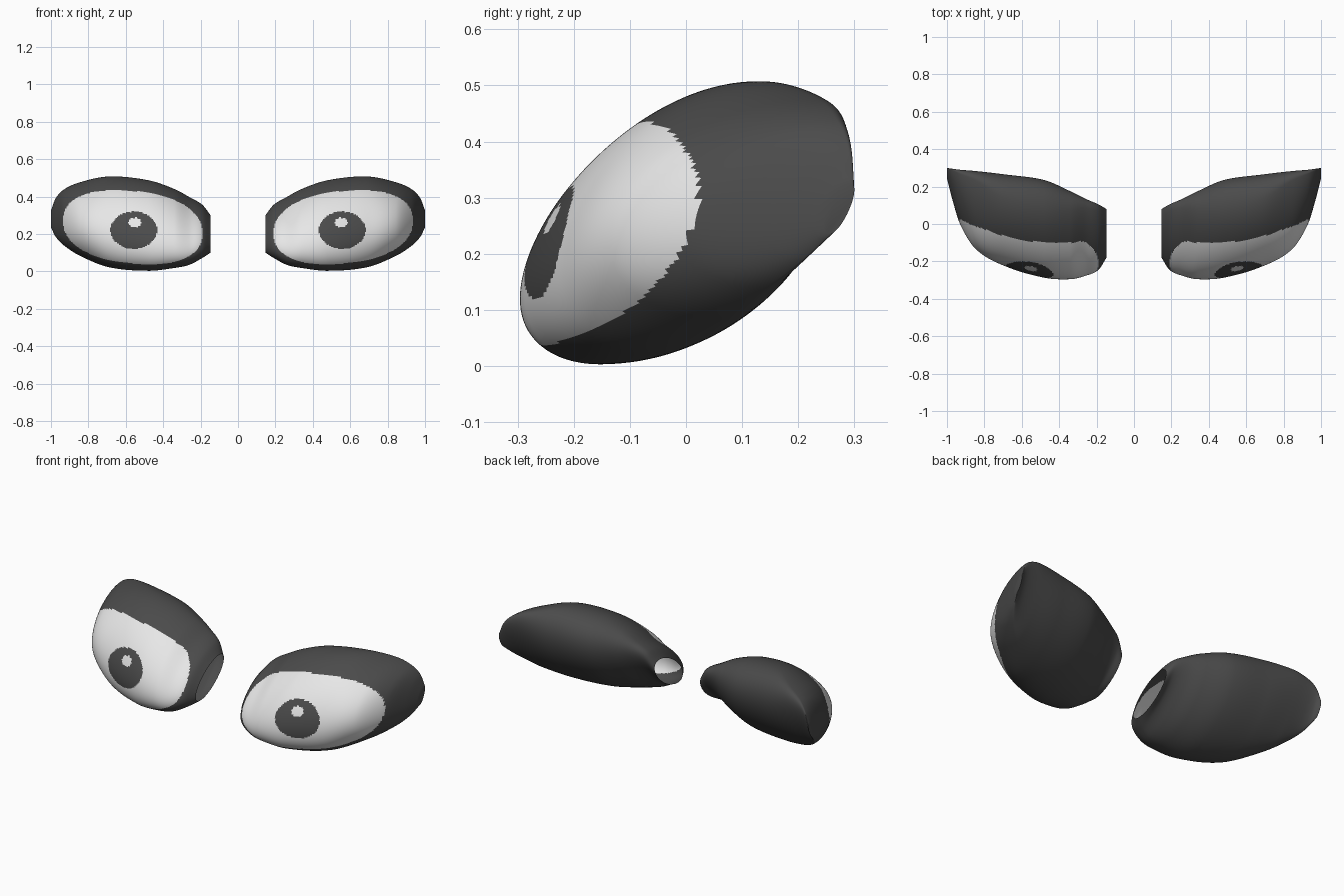
import bpy, bmesh, math

if "Cube" in bpy.data.objects:
    bpy.data.objects.remove(bpy.data.objects["Cube"])

# Cross-section stations along x: x, y front, y middle, y back, z low, z high, lean
STATIONS = [
    (0.147, -0.18, -0.05, 0.08, 0.10, 0.30, 0.85),
    (0.19, -0.245, -0.05, 0.105, 0.072, 0.355, 0.85),
    (0.26, -0.277, -0.05, 0.135, 0.035, 0.397, 0.75),
    (0.34, -0.295, -0.05, 0.175, 0.018, 0.44, 0.62),
    (0.48, -0.287, -0.03, 0.235, 0.003, 0.487, 0.5),
    (0.69, -0.225, 0.035, 0.265, 0.022, 0.507, 0.42),
    (0.845, -0.135, 0.15, 0.283, 0.083, 0.476, 0.42),
    (0.93, 0.0, 0.205, 0.29, 0.138, 0.438, 0.42),
    (0.975, 0.145, 0.245, 0.296, 0.185, 0.39, 0.42),
    (1.0, 0.245, 0.275, 0.30, 0.235, 0.325, 0.42),
]
SLICE = 0.006    # spacing of slices
SIDES = 200      # points around each section


def material(name, value):
    m = bpy.data.materials.new(name)
    m.diffuse_color = (value, value, value, 1)
    m.use_nodes = True
    m.node_tree.nodes["Principled BSDF"].inputs["Base Color"].default_value = m.diffuse_color
    return m


def spline(i, t):
    """Blend between station i and i + 1, with slopes suited to uneven spacing."""
    n = len(STATIONS) - 1
    s = STATIONS

    def slope(j, c):
        a, b = s[max(j - 1, 0)], s[min(j + 1, n)]
        return (b[c] - a[c]) / (b[0] - a[0])

    h = s[i + 1][0] - s[i][0]
    out = [s[i][0] + t * h]
    for c in range(1, 7):
        p, q, u, v = s[i][c], s[i + 1][c], slope(i, c) * h, slope(i + 1, c) * h
        out.append((2 * t**3 - 3 * t**2 + 1) * p + (t**3 - 2 * t**2 + t) * u
                   + (3 * t**2 - 2 * t**3) * q + (t**3 - t**2) * v)
    return out


def section(s):
    """Leaning oval with separate front and back depth."""
    x, yf, ym, yb, z0, z1, lean = s
    zc, rz = (z0 + z1) / 2, (z1 - z0) / 2
    depth = lambda e: math.sqrt(max(e * e - (lean * rz) ** 2, 0.0001))
    rf, rb = depth(ym - yf), depth(yb - ym)
    pts = []
    for k in range(SIDES):
        a = 2 * math.pi * k / SIDES
        c, dz = math.cos(a), rz * math.sin(a)
        y = ym + lean * dz + c * (rb if c > 0 else rf)
        pts.append((x, min(y, 0.3), zc + dz))
    return pts


def oval(x, z, cx, cz, rx, rz, n=2.0, slope=0.0):
    dx, dz = x - cx, z - cz - slope * (x - cx)
    return abs(dx / rx) ** n + abs(dz / rz) ** n < 1


def colour(x, z, front):
    """0 = dark, 1 = white"""
    if not front:
        return 0
    if oval(x, z, 0.552, 0.26, 0.034, 0.027):      # highlight
        return 1
    if oval(x, z, 0.557, 0.22, 0.125, 0.1):        # pupil
        return 0
    return int(oval(x, z, 0.563, 0.236, 0.372, 0.194, 2.3, 0.09))


# Loft the sections; the inner end stays open
bm = bmesh.new()
params = []
for i in range(len(STATIONS) - 1):
    steps = max(6, round((STATIONS[i + 1][0] - STATIONS[i][0]) / SLICE))
    params += [(i, j / steps) for j in range(steps)]
params.append((len(STATIONS) - 2, 1.0))
rings = [[bm.verts.new(p) for p in section(spline(i, t))] for i, t in params]
for r0, r1 in zip(rings, rings[1:]):
    for k in range(SIDES):
        m = (k + 1) % SIDES
        f = bm.faces.new((r0[k], r1[k], r1[m], r0[m]))
        c = f.calc_center_median()
        f.material_index = colour(c.x, c.z, SIDES / 4 <= k < SIDES * 3 / 4)
bm.faces.new(rings[-1])                             # outer tip
bmesh.ops.recalc_face_normals(bm, faces=bm.faces)

mesh = bpy.data.meshes.new("eyes")
bm.to_mesh(mesh)
bm.free()
mesh.materials.append(material("dark grey", 0.07))
mesh.materials.append(material("white", 0.8))
eyes = bpy.data.objects.new("eyes", mesh)
bpy.context.collection.objects.link(eyes)

# Smooth shading, then mirror to the other side
bpy.context.view_layer.objects.active = eyes
eyes.select_set(True)
bpy.ops.object.shade_smooth_by_angle(angle=math.radians(40))
mirror = eyes.modifiers.new("mirror", 'MIRROR')
mirror.use_axis[0] = True
